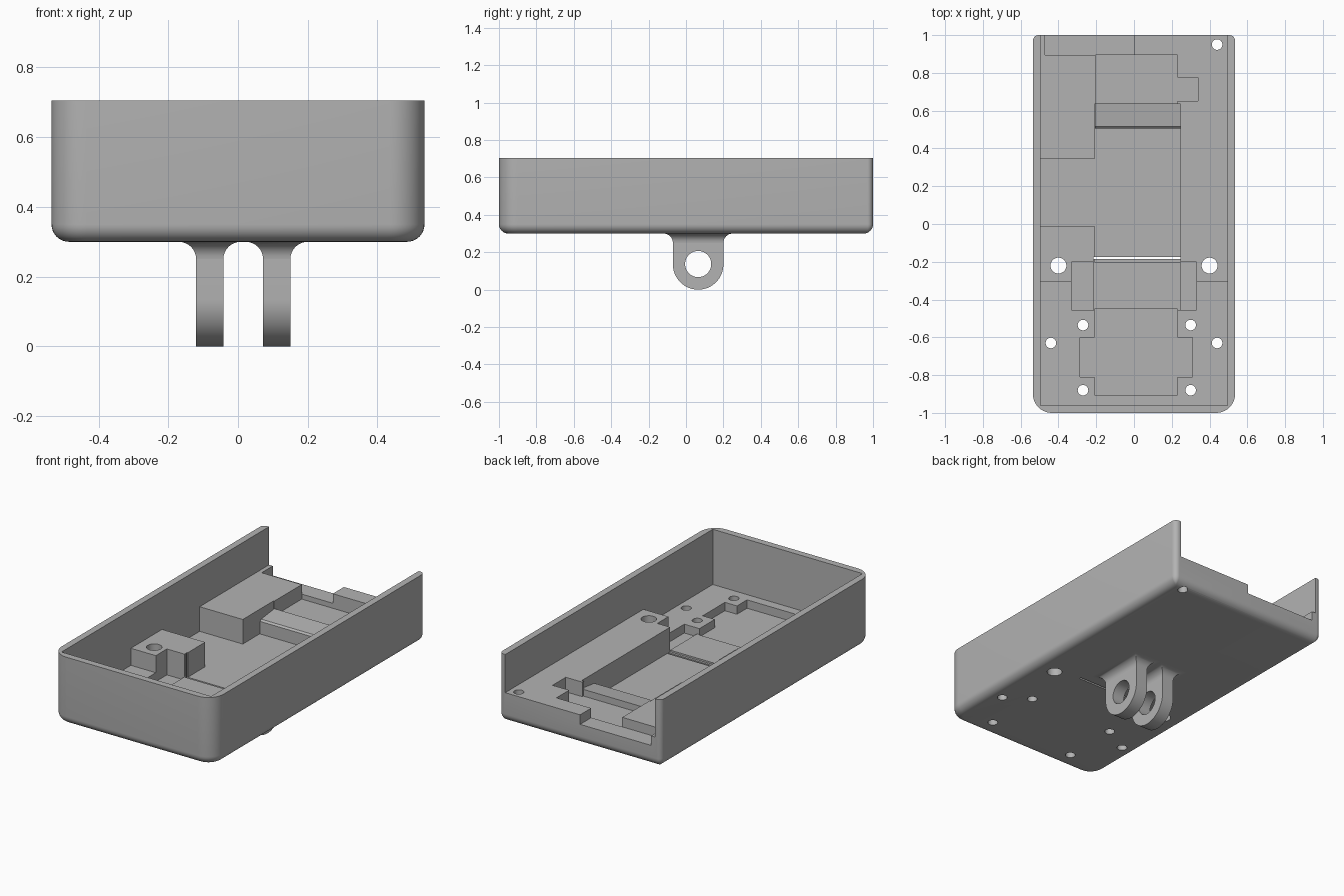
import bpy, bmesh, math

cube = bpy.data.objects.get("Cube")
if cube:
    bpy.data.objects.remove(cube, do_unlink=True)

grey = bpy.data.materials.new("plain_grey")
grey.use_nodes = True
grey.diffuse_color = (0.45, 0.45, 0.45, 1)
grey.node_tree.nodes["Principled BSDF"].inputs["Base Color"].default_value = (0.45, 0.45, 0.45, 1)


def make_object(name, bm):
    bmesh.ops.recalc_face_normals(bm, faces=bm.faces)
    mesh = bpy.data.meshes.new(name)
    bm.to_mesh(mesh)
    bm.free()
    mesh.materials.append(grey)
    obj = bpy.data.objects.new(name, mesh)
    bpy.context.collection.objects.link(obj)
    return obj


def loft(bm, loops):
    """Skin matching closed loops and cap both ends."""
    rings = [[bm.verts.new(p) for p in loop] for loop in loops]
    n = len(rings[0])
    for a, b in zip(rings, rings[1:]):
        for i in range(n):
            j = (i + 1) % n
            bm.faces.new((a[i], a[j], b[j], b[i]))
    bm.faces.new(rings[0])
    bm.faces.new(rings[-1])


def box(x0, x1, y0, y1, z0, z1=1.0):
    bm = bmesh.new()
    loft(bm, [[(x0, y0, z), (x1, y0, z), (x1, y1, z), (x0, y1, z)] for z in (z0, z1)])
    return make_object("cutter", bm)


def drill(x, y, r):
    bm = bmesh.new()
    ring = [(x + r * math.cos(t), y + r * math.sin(t))
            for t in (k * math.tau / 32 for k in range(32))]
    loft(bm, [[(a, b, z) for a, b in ring] for z in (0.2, 1)])
    return make_object("cutter", bm)


def cut(target, cutters):
    bpy.context.view_layer.objects.active = target
    for c in cutters:
        c.hide_render = True
        mod = target.modifiers.new("cut", "BOOLEAN")
        mod.operation = "DIFFERENCE"
        mod.solver = "EXACT"
        mod.object = c
        bpy.ops.object.modifier_apply(modifier=mod.name)
        bpy.data.objects.remove(c, do_unlink=True)


def smooth(obj):
    bpy.ops.object.select_all(action="DESELECT")
    obj.select_set(True)
    bpy.context.view_layer.objects.active = obj
    bpy.ops.object.shade_smooth_by_angle(angle=math.radians(30))


W, BASE, RIM, SEG = 0.535, 0.30, 0.705, 10
DECK, FRONT_DECK, FLOOR = 0.477, 0.375, 0.33


def tray_loop(inset, z):
    """Outline with wide front corners and tight back corners."""
    pts = []
    for sx, sy, start, r in ((1, 1, 0, 0.03), (-1, 1, 1, 0.03),
                             (-1, -1, 2, 0.1), (1, -1, 3, 0.1)):
        rad = max(r - inset, 0.004)
        cx, cy = sx * (W - inset - rad), sy * (1 - inset - rad)
        for k in range(SEG + 1):
            t = (start + k / SEG) * math.pi / 2
            pts.append((cx + rad * math.cos(t), cy + rad * math.sin(t), z))
    return pts


# Tray body with a rounded bottom edge
bm = bmesh.new()
R = 0.05
arc = [k / 8 * math.pi / 2 for k in range(9)]
loft(bm, [tray_loop(R * (1 - math.sin(t)), BASE + R * (1 - math.cos(t))) for t in arc]
     + [tray_loop(0, RIM)])
tray = make_object("tray", bm)

# Main cavity, open at the back, and the lower front deck
cutters = [box(-0.495, 0.495, -0.96, 1.2, DECK),
           box(-0.495, 0.495, -0.96, -0.305, FRONT_DECK),
           box(-0.47, 0, 0.895, 1.2, 0.42)]
# Middle bay and its side bay
cutters += [box(-0.21, 0.245, -0.2, 0.635, FLOOR),
            box(-0.495, -0.15, -0.01, 0.345, FLOOR)]
# Rear bay with side wing
cutters += [box(-0.205, 0.23, 0.63, 0.895, 0.39),
            box(0.1, 0.34, 0.65, 0.775, 0.39)]
# Cross bay with side notches
cutters += [box(-0.215, 0.245, -0.455, -0.19, 0.34),
            box(-0.33, -0.215, -0.455, -0.2, 0.322),
            box(0.245, 0.33, -0.455, -0.2, 0.322)]
# Front pocket with side wings
cutters += [box(-0.21, 0.23, -0.905, -0.45, 0.325),
            box(-0.285, 0.31, -0.81, -0.6, 0.325)]
# Narrow slit through the floor
cutters.append(box(-0.215, 0.245, -0.186, -0.174, 0.2))
# Screw holes
small = [(0.44, 0.95), (-0.44, -0.63), (0.44, -0.63)]
small += [(x, y) for x in (-0.27, 0.3) for y in (-0.535, -0.88)]
cutters += [drill(x, y, 0.028) for x, y in small]
cutters += [drill(x, -0.22, 0.042) for x in (-0.4, 0.4)]
cut(tray, cutters)
smooth(tray)

# Sloping cross bar in the middle bay
bm = bmesh.new()
side = [(0.505, FLOOR - 0.005), (0.64, FLOOR - 0.005), (0.64, 0.43), (0.515, 0.415), (0.505, 0.405)]
loft(bm, [[(x, y, z) for y, z in side] for x in (-0.207, 0.247)])
make_object("cross_bar", bm)

# Two mounting lugs with flared roots
CY, CZ, LR, FLARE = 0.065, 0.135, 0.135, 0.05
for name, x0, x1 in (("right_lug", -0.12, -0.042), ("left_lug", 0.072, 0.15)):
    bm = bmesh.new()
    z_top = BASE - FLARE
    outline = [(CY - LR, z_top)]
    outline += [(CY - LR * math.cos(t), CZ - LR * math.sin(t))
                for t in (k * math.pi / 32 for k in range(33))]
    outline.append((CY + LR, z_top))
    loft(bm, [[(x, y, z) for y, z in outline] for x in (x0, x1)])
    lug = make_object(name, bm)

    # Pin hole
    hole = bmesh.new()
    ring = [(CY + 0.07 * math.cos(t), CZ + 0.002 + 0.07 * math.sin(t))
            for t in (k * math.tau / 40 for k in range(40))]
    loft(hole, [[(x, y, z) for y, z in ring] for x in (x0 - 0.1, x1 + 0.1)])
    cut(lug, [make_object("cutter", hole)])
    smooth(lug)

    # Flared root
    bm = bmesh.new()
    loops = []
    for t in arc:
        o, z = FLARE * (1 - math.cos(t)), z_top + FLARE * math.sin(t)
        a, b, c, d = x0 - o, x1 + o, CY - LR - o, CY + LR + o
        loops.append([(a, c, z), (b, c, z), (b, d, z), (a, d, z)])
    loft(bm, loops)
    smooth(make_object(name + "_root", bm))
